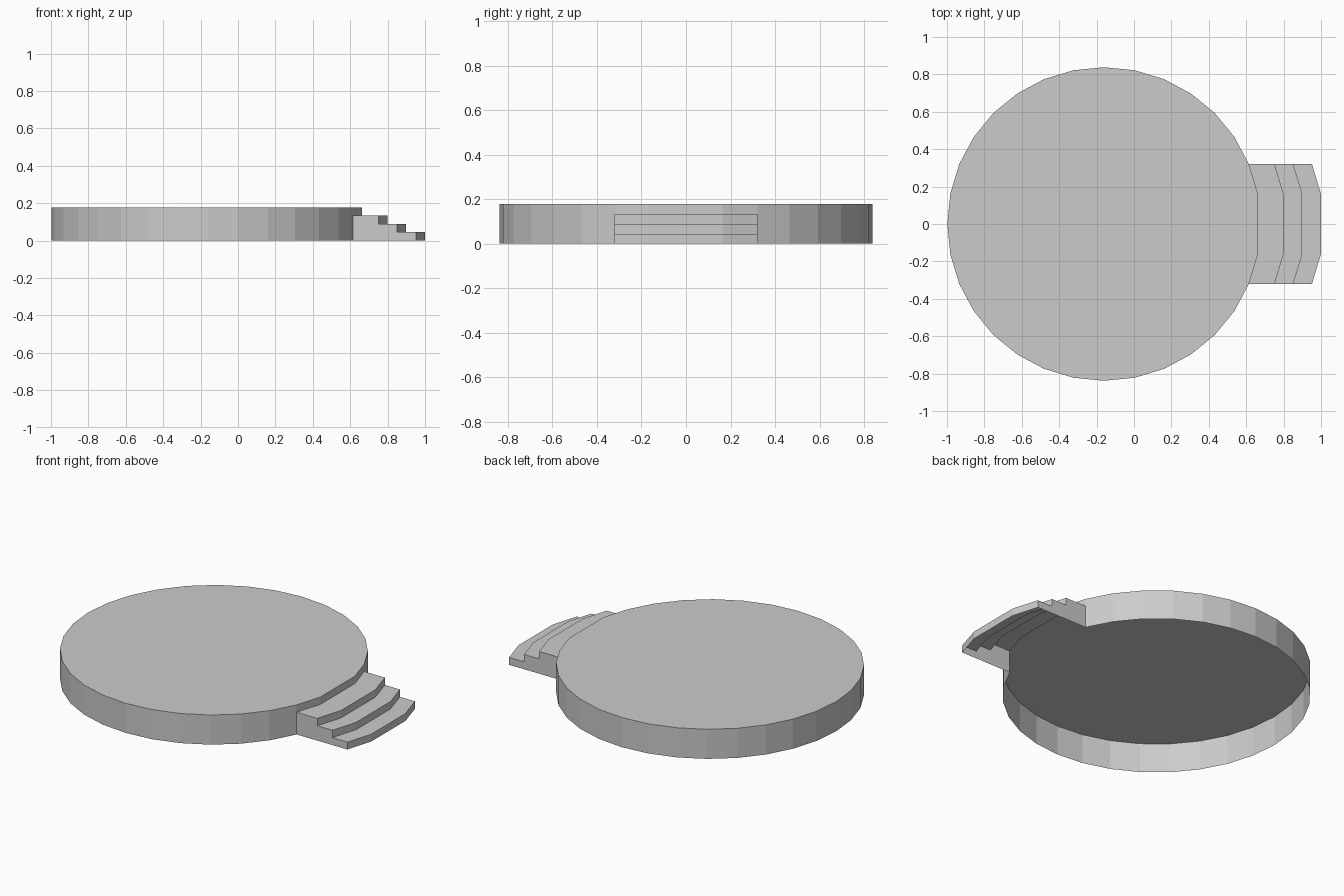
import bpy, bmesh
from math import cos, sin, pi

if "Cube" in bpy.data.objects:
    bpy.data.objects.remove(bpy.data.objects["Cube"])

CX, R, STEP = -0.16, 0.838, 0.0445
TOP = 4 * STEP
OFFSETS = [0.0, 0.137, 0.237, 0.337]   # how far each riser is moved out from the rim

bm = bmesh.new()


def rim(i, z, dx=0.0):
    a = 2 * pi * i / 32
    return bm.verts.new((CX + R * cos(a) + dx, R * sin(a), z))


# Round platform: top and open-bottomed wall, with a flat edge facing the stairs
top = [rim(i, TOP) for i in range(1, 32)]
bm.faces.new(top)
for i in range(2, 30):
    bm.faces.new([rim(i, 0), rim(i + 1, 0), rim(i + 1, TOP), rim(i, TOP)])

# Stairs: three steps that repeat the rim outline, running out to +x
ARC = (-2, -1, 1, 2)
levels = []                            # stair profile as (offset, height)
for k, dx in enumerate(OFFSETS):
    levels += [(dx, TOP - k * STEP), (dx, TOP - (k + 1) * STEP)]
rows = [[rim(i, z, dx) for i in ARC] for dx, z in levels]
for a, b in zip(rows, rows[1:]):
    if (a[0].co - b[0].co).length > 1e-5:
        if abs(a[0].co.z - b[0].co.z) < 1e-5:      # tread
            bm.faces.new(a[::-1] + b)
        else:                                      # riser
            for j in range(3):
                bm.faces.new([a[j], b[j], b[j + 1], a[j + 1]])

# Stair sides
for i in (-2, 2):
    side = [rim(i, z, dx) for dx, z in levels[1:]] + [rim(i, 0)]
    bm.faces.new(side if i > 0 else side[::-1])

bmesh.ops.remove_doubles(bm, verts=bm.verts, dist=1e-4)
bmesh.ops.recalc_face_normals(bm, faces=bm.faces)
bm.faces.ensure_lookup_table()
if bm.faces[0].normal.z < 0:
    bmesh.ops.reverse_faces(bm, faces=bm.faces)

mesh = bpy.data.meshes.new("round_platform_with_steps")
bm.to_mesh(mesh)
bm.free()
bpy.context.collection.objects.link(bpy.data.objects.new("round_platform_with_steps", mesh))
